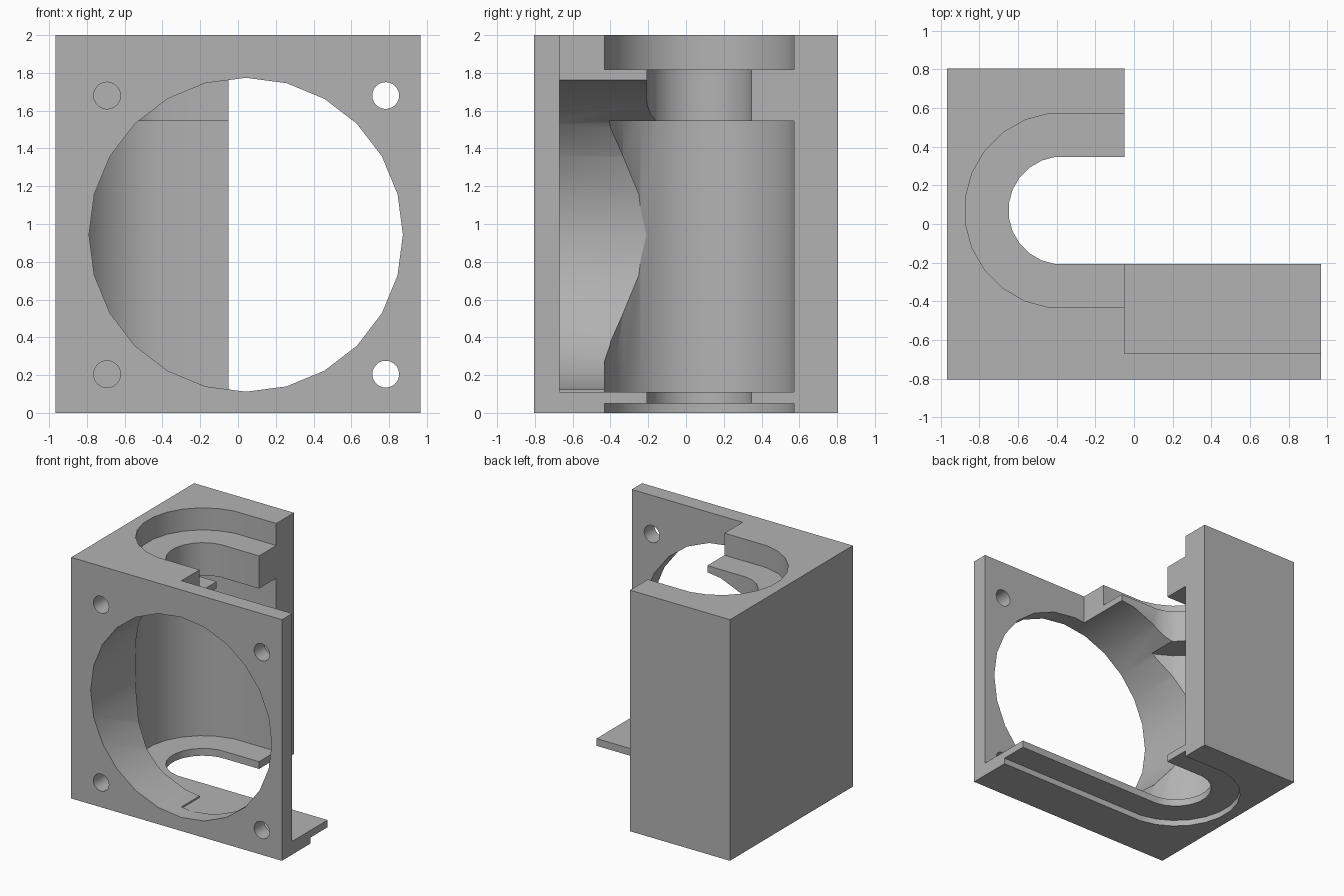
import bpy, bmesh
from math import sin, cos, radians, pi
from mathutils import Vector

if "Cube" in bpy.data.objects:
    bpy.data.objects.remove(bpy.data.objects["Cube"], do_unlink=True)

grey = bpy.data.materials.new("plain grey")
grey.use_nodes = True
grey.diffuse_color = (0.45, 0.45, 0.45, 1)
grey.node_tree.nodes["Principled BSDF"].inputs["Base Color"].default_value = (0.45, 0.45, 0.45, 1)


def prism(name, base, direction):
    """Extrude a closed outline along a direction."""
    bm = bmesh.new()
    face = bm.faces.new([bm.verts.new(p) for p in base])
    top = bmesh.ops.extrude_face_region(bm, geom=[face])
    moved = [v for v in top["geom"] if isinstance(v, bmesh.types.BMVert)]
    bmesh.ops.translate(bm, vec=Vector(direction), verts=moved)
    bmesh.ops.recalc_face_normals(bm, faces=bm.faces)
    mesh = bpy.data.meshes.new(name)
    bm.to_mesh(mesh)
    bm.free()
    mesh.materials.append(grey)
    obj = bpy.data.objects.new(name, mesh)
    bpy.context.collection.objects.link(obj)
    return obj


def box(name, x0, x1, y0, y1, z0, z1):
    base = [(x0, y0, z0), (x1, y0, z0), (x1, y1, z0), (x0, y1, z0)]
    return prism(name, base, (0, 0, z1 - z0))


def slot(name, radius, z0, z1):
    """Round-ended slot that opens towards +x."""
    cx, cy, half = -0.37, 0.07, radius * cos(radians(7.5))
    pts = [(1.2, cy + half, z0)]
    for i in range(12):
        a = radians(97.5 + 15 * i)
        pts.append((cx + radius * cos(a), cy + radius * sin(a), z0))
    pts.append((1.2, cy - half, z0))
    return prism(name, pts, (0, 0, z1 - z0))


def bore(name, x, z, radius, y_end):
    """Round hole cut from the front face."""
    pts = [(x + radius * cos(i * pi / 12), -1, z + radius * sin(i * pi / 12)) for i in range(24)]
    return prism(name, pts, (0, y_end + 1, 0))


# Housing block, front plate and base shelf start as one solid
housing = box("mounting_housing", -0.967, 0.967, -0.805, 0.805, 0, 2)

cutters = [
    # Open right side behind the front plate and above the shelf
    box("side_clearance", -0.05, 1.3, -0.67, 1, 0.11, 2.2),
    box("rear_clearance", -0.05, 1.3, 0, 1, -0.2, 2.2),
    # Narrow slot all the way through, wide recesses at three heights
    slot("through_slot", 0.28, -0.3, 2.3),
    slot("base_recess", 0.507, -0.2, 0.05),
    slot("main_cavity", 0.507, 0.11, 1.546),
    slot("top_recess", 0.507, 1.817, 2.2),
    # Large round opening
    bore("round_opening", 0.042, 0.943, 0.831, 0.03),
]
# Corner screw holes
for x in (-0.693, 0.782):
    for z in (0.205, 1.68):
        cutters.append(bore("screw_hole", x, z, 0.071, -0.6))

bpy.ops.object.select_all(action="DESELECT")
housing.select_set(True)
bpy.context.view_layer.objects.active = housing
for cutter in cutters:
    cutter.hide_render = True
    mod = housing.modifiers.new(cutter.name, "BOOLEAN")
    mod.operation = "DIFFERENCE"
    mod.solver = "EXACT"
    mod.object = cutter
    bpy.ops.object.modifier_apply(modifier=mod.name)
    bpy.data.objects.remove(cutter, do_unlink=True)

bpy.ops.object.shade_smooth_by_angle(angle=radians(30))
